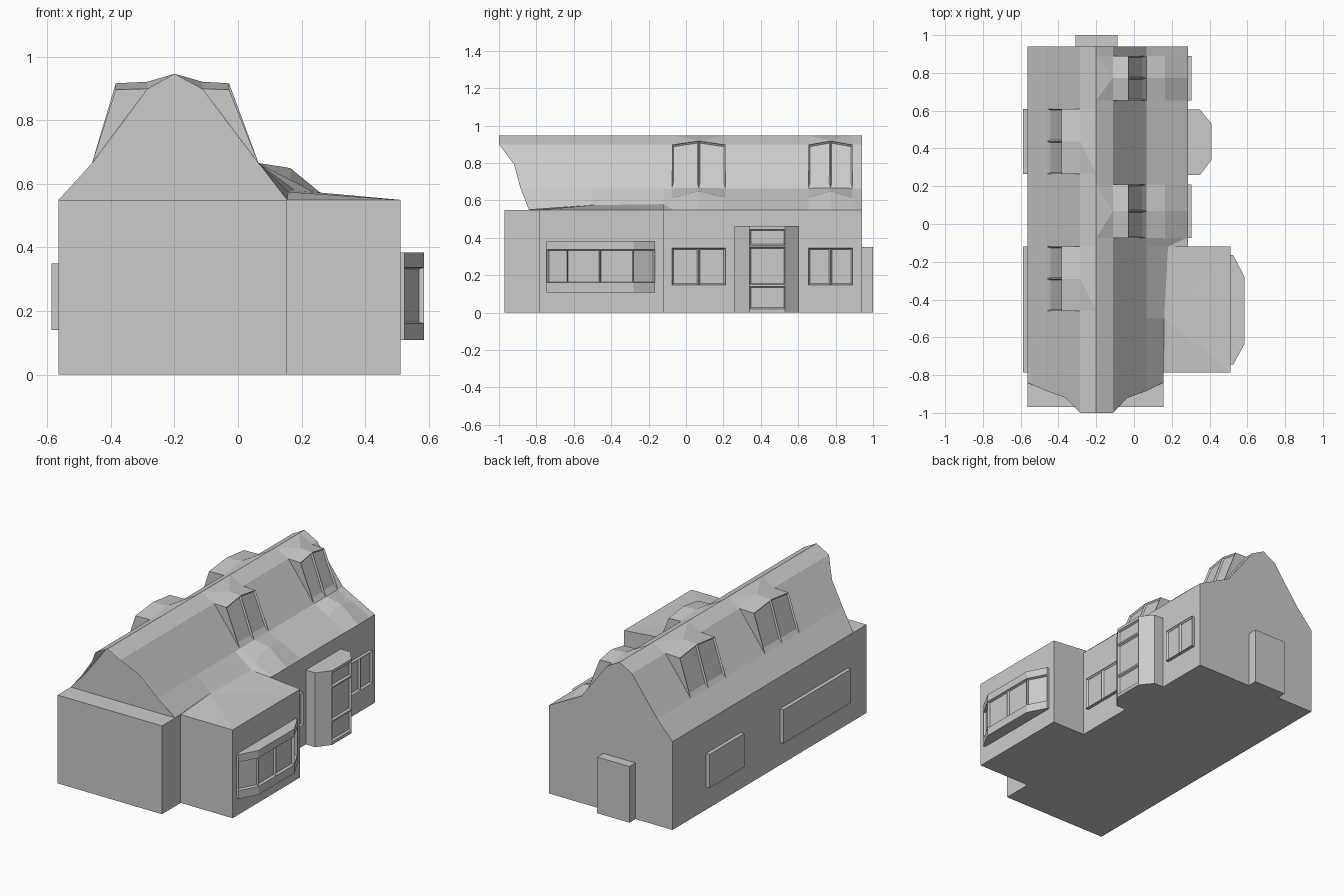
import bpy, bmesh

if "Cube" in bpy.data.objects:
    bpy.data.objects.remove(bpy.data.objects["Cube"])


def finish(name, bm):
    me = bpy.data.meshes.new(name)
    bm.to_mesh(me)
    bm.free()
    ob = bpy.data.objects.new(name, me)
    bpy.context.collection.objects.link(ob)
    return ob


def polys(name, faces, panes=(), t=0.01, d=-0.01):
    """Mesh from point-list faces; faces listed in panes get a recessed inset."""
    bm = bmesh.new()
    made = [bm.faces.new([bm.verts.new(p) for p in f]) for f in faces]
    keep = [made[i] for i in panes]
    bmesh.ops.remove_doubles(bm, verts=bm.verts[:], dist=0.0005)
    bmesh.ops.recalc_face_normals(bm, faces=bm.faces[:])
    keep = [f for f in keep if f.is_valid]
    if keep:
        bmesh.ops.inset_individual(bm, faces=keep, thickness=t, depth=d)
    return finish(name, bm)


def prism(name, pts, levels, panes=(), t=0.01, d=-0.01, top=True):
    """Upright prism split at levels; panes are (side, level) pairs."""
    n = len(pts)
    faces, ids = [], []
    for k in range(len(levels) - 1):
        for i in range(n):
            a, b = pts[i], pts[(i + 1) % n]
            if (i, k) in panes:
                ids.append(len(faces))
            z0, z1 = levels[k], levels[k + 1]
            faces.append([(*a, z0), (*b, z0), (*b, z1), (*a, z1)])
    faces.append([(*p, levels[0]) for p in reversed(pts)])
    if top:
        faces.append([(*p, levels[-1]) for p in pts])
    return polys(name, faces, ids, t, d)


def rect(x0, x1, y0, y1):
    return [(x0, y0), (x1, y0), (x1, y1), (x0, y1)]


H = 0.55
# Walls, open under the roof
prism("house_walls", [(-.565, -.97), (.155, -.97), (.155, -.785), (.512, -.785),
                      (.512, -.12), (.285, -.12), (.285, .94), (-.565, .94)],
      [0, H], top=False)
polys("front_ledge", [[(-.565, -.97, H), (.155, -.97, H), (.155, -.84, H), (-.565, -.84, H)]])

# Main roof: one profile swept along y, right eave changing at the wing
prof = [(-.565, H), (-.46, .665), (-.362, .795), (-.285, .9), (-.2, .947),
        (-.112, .9), (-.034, .795), (.065, .665)]
front_y = [-.84, -.885, -.92, -1, -1, -1, -.92, -.885, -.84]
eaves = [(None, .155, H), (-.5, .16, .575), (-.12, .18, .58), (-.07, .285, H), (.94, .285, H)]
rows = []
for y, ex, ez in eaves:
    cols = prof + [(ex, ez)]
    rows.append([(x, front_y[i] if y is None else y, z) for i, (x, z) in enumerate(cols)])
polys("main_roof", [[r[i], r[i + 1], s[i + 1], s[i]]
                    for r, s in zip(rows, rows[1:]) for i in range(8)])

# Gable walls at both ends
polys("front_gable", [[(x, -.84, z) for x, z in prof + [(.155, H)]]])
polys("back_gable", [[(x, .94, z) for x, z in prof + [(.285, H)]]])

# Wing roof with its small side pieces
a, b, c = (.155, -.785, H), (.16, -.5, .575), (.18, -.12, .58)
p, q = (.512, -.785, H), (.512, -.12, H)
r, s = (.285, -.12, H), (.285, -.07, H)
polys("wing_roof", [[a, p, b], [b, p, q], [b, q, c], [c, q, r], [c, r, s]])


# Dormers: slanted two-pane front, gabled top running into the ridge
def dormer(name, y0, y1, xb, xf, xr):
    ym = (y0 + y1) / 2
    A, M, B = (xb, y0, .665), (xb, ym, .665), (xb, y1, .665)
    At, Mt, Bt = (xf, y0, .897), (xf, ym, .917), (xf, y1, .897)
    Ar, Mr, Br = (xr, y0, .9), (xr, ym, .922), (xr, y1, .9)
    R = (-.2, ym, .947)
    Ra, Rb = (-.2, y0, .947), (-.2, y1, .947)
    polys(name, [[A, M, Mt, At], [M, B, Bt, Mt],
                 [At, Mt, Mr, Ar], [Mt, Bt, Br, Mr],
                 [A, At, Ar], [B, Br, Bt],
                 [Ar, Mr, Ra], [Mr, R, Ra], [Mr, Br, Rb], [Mr, Rb, R],
                 [A, Ar, Br, B, M], [Ar, Ra, R, Rb, Br]], (0, 1), .01, -.01)


for i, (y0, y1) in enumerate([(-.075, .21), (.655, .89)]):
    ym = (y0 + y1) / 2
    dormer(f"right_dormer_{i}", y0, y1, .065, -.028, -.112)
    # Low roof peak over each right window
    T, P, E = (.065, ym, .666), (.165, ym, .65), (.287, ym, H)
    tent = []
    for y in (y0, y1):
        t0, s0, e0 = (.065, y, .665), (.165, y, .613), (.287, y, H)
        tent += [[T, P, s0, t0], [P, E, e0, s0]]
    polys(f"window_peak_{i}", tent)
    # Right wall window with two panes
    prism(f"right_window_{i}", [(.283, y0), (.305, y0), (.305, ym), (.305, y1), (.283, y1)],
          [.147, .347], [(1, 0), (2, 0)], .012, -.012)

for i, (y0, y1) in enumerate([(-.46, -.12), (.265, .61)]):
    dormer(f"left_dormer_{i}", y0, y1, -.46, -.385, -.285)

# Plain panels on the left wall and the back door
for i, (y0, y1) in enumerate([(-.785, -.12), (.265, .61)]):
    prism(f"left_window_{i}", rect(-.588, -.563, y0, y1), [.14, .35])
prism("back_door", rect(-.31, -.088, .938, 1), [0, .35])

# Entrance bay with glazed door
prism("entrance_bay", [(.283, .26), (.35, .26), (.411, .34), (.411, .53), (.35, .605), (.283, .605)],
      [0, .02, .14, .15, .35, .36, .445, .463], [(2, 1), (2, 3), (2, 5)], .009, -.012)

# Wing bay window with panes between sill and head
prism("wing_bay_window", [(.51, -.745), (.525, -.745), (.585, -.635), (.585, -.46), (.585, -.28),
                          (.525, -.165), (.51, -.165)],
      [.108, .16, .337, .384], [(i, 1) for i in (1, 2, 3, 4)], .007, -.015)
